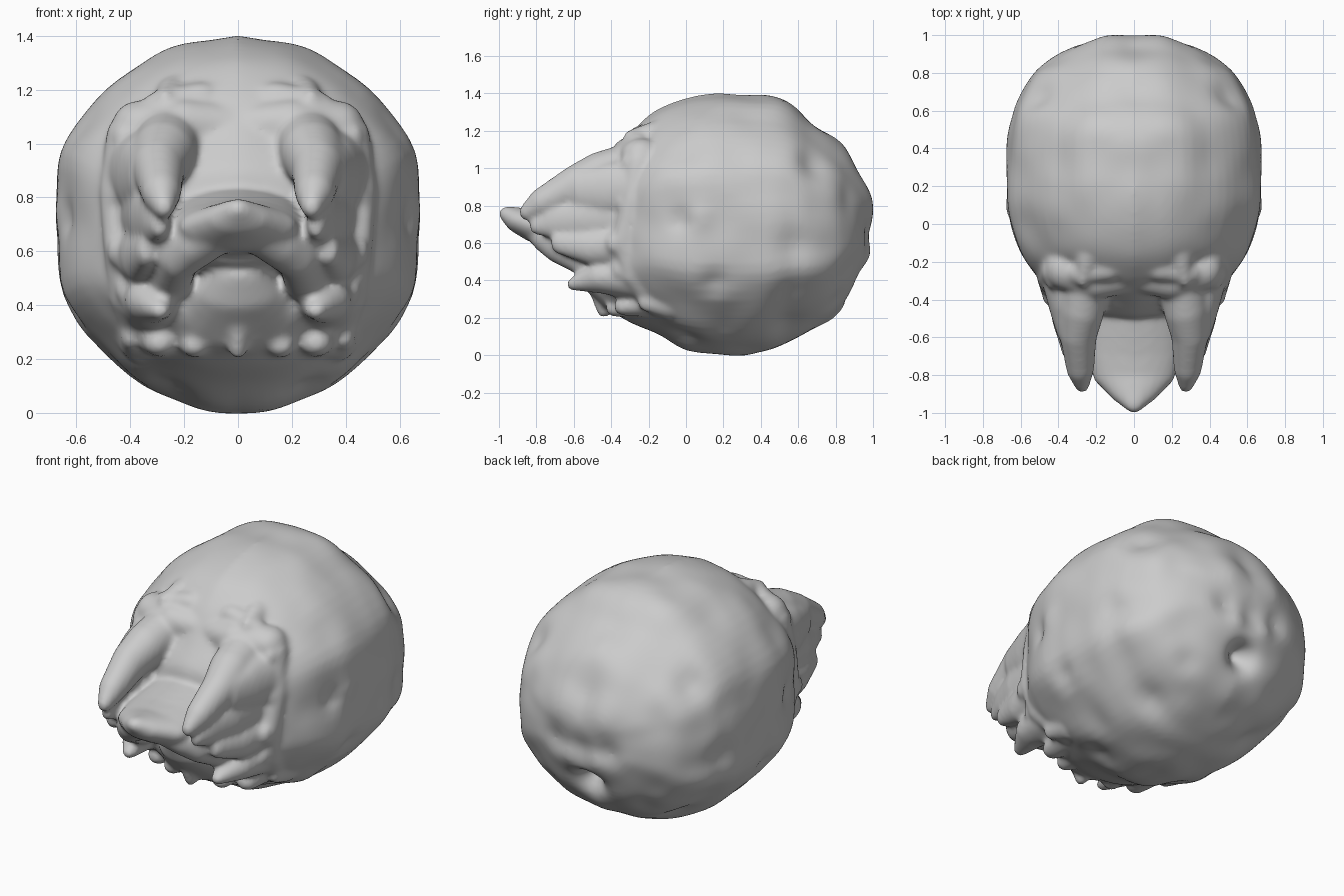
import bpy, bmesh, math
from mathutils import Vector, noise

# skull sections: y, half width, bottom z, top z
KEYS = [Vector(k) for k in (
    (-.50, .02, .58, .66), (-.49, .24, .38, .86), (-.45, .35, .27, .96),
    (-.36, .45, .21, 1.08), (-.28, .515, .16, 1.20), (-.15, .605, .10, 1.31),
    (0, .655, .03, 1.375), (.2, .68, .005, 1.40), (.42, .67, .02, 1.39),
    (.55, .65, .075, 1.35), (.66, .62, .125, 1.25), (.78, .545, .19, 1.175),
    (.86, .46, .29, 1.10), (.92, .36, .40, 1.0), (.97, .23, .50, .90),
    (1.0, .02, .67, .78))]


def section(t):
    i = min(int(t), len(KEYS) - 2)
    f = t - i
    p = [KEYS[max(0, min(len(KEYS) - 1, i + k))] for k in (-1, 0, 1, 2)]
    return .5 * (2*p[1] + (p[2]-p[0])*f + (2*p[0]-5*p[1]+4*p[2]-p[3])*f*f
                 + (3*p[1]-p[0]-3*p[2]+p[3])*f**3)


# dents (+) and bulges (-): position, radius, depth
DENTS = [((0, .90, .40), .085, .13), ((0, .98, .64), .09, .03),
         ((.17, .96, .63), .08, .03), ((.09, .97, .56), .06, -.015),
         ((0, .96, .93), .10, .02), ((.15, .95, .80), .08, -.015),
         ((.40, .84, .85), .10, .025), ((.50, .68, 1.02), .10, .03),
         ((.63, .15, .38), .09, .03), ((.68, -.04, .72), .07, .035),
         ((.66, .08, .74), .08, -.015), ((.60, .60, .60), .12, .02),
         ((.35, .55, .15), .10, .025), ((.25, .0, .1), .09, .03),
         ((.42, .2, .12), .10, .02), ((.3, .8, .3), .08, .02)]
DENTS = [(Vector(c), r, d) for c, r, d in DENTS]

# skull loft
bm = bmesh.new()
SEG, RINGS = 80, 90
rings = []
for j in range(RINGS + 1):
    y, w, lo, hi = section(j / RINGS * (len(KEYS) - 1))
    ring = []
    for k in range(SEG):
        a = 2 * math.pi * k / SEG
        s = math.sin(a)
        fat = 1 + .05 * math.exp(-((abs(s) - .42) / .17) ** 2)
        ring.append(bm.verts.new((max(w, .01) * math.cos(a) * fat, y,
                                  (lo + hi) / 2 + (hi - lo) / 2 * s)))
    rings.append(ring)
for r, s in zip(rings, rings[1:]):
    for k in range(SEG):
        n = (k + 1) % SEG
        bm.faces.new((r[k], r[n], s[n], s[k]))
bm.faces.new(rings[0][::-1])
bm.faces.new(rings[-1])
bmesh.ops.recalc_face_normals(bm, faces=bm.faces)
bm.normal_update()
shift = []
for v in bm.verts:
    q = Vector((abs(v.co.x), v.co.y, v.co.z))
    d = .016 * noise.noise(q * 5)
    for c, rad, depth in DENTS:
        d -= depth * math.exp(-((q - c).length / rad) ** 2 * 1.4)
    shift.append(v.normal * d)
for v, s in zip(bm.verts, shift):
    v.co += s
bm.verts.index_update()
verts = [tuple(v.co) for v in bm.verts]
faces = [tuple(v.index for v in f.verts) for f in bm.faces]
bm.free()

# unit ball template, copied many times along each limb
ball = bmesh.new()
bmesh.ops.create_icosphere(ball, subdivisions=3, radius=1)
ball.verts.index_update()
BALL_V = [tuple(v.co) for v in ball.verts]
BALL_F = [tuple(v.index for v in f.verts) for f in ball.faces]
ball.free()


def limb(points, mirror=True, steps=8):
    """Blend ellipsoids along a path of (x, y, z, rx, rz)."""
    for n, (a, b) in enumerate(zip(points, points[1:])):
        for i in range(0 if n == 0 else 1, steps + 1):
            t = i / steps
            x, y, z, rx, rz = [p + (q - p) * t for p, q in zip(a, b)]
            ry = min(rx, rz) * 1.1
            for side in ((1, -1) if mirror else (1,)):
                base = len(verts)
                verts.extend((side * x + u * rx, y + v * ry, z + w * rz) for u, v, w in BALL_V)
                faces.extend((p + base, q + base, r + base) for p, q, r in BALL_F)


# snout with blunt tip
limb([(0, -.40, .70, .27, .15), (0, -.68, .69, .25, .105), (0, -.80, .69, .22, .09),
      (0, -.89, .72, .13, .07), (0, -.955, .755, .05, .042)], False)
# arched lip sides
limb([(.10, -.77, .66, .10, .08), (.22, -.68, .59, .08, .10), (.25, -.52, .50, .08, .09)])
# lower jaw, palate and chin ridge
limb([(0, -.3, .38, .30, .18), (0, -.48, .44, .17, .10), (0, -.56, .51, .10, .055)], False)
limb([(0, -.50, .44, .05, .05), (0, -.44, .24, .035, .04)], False)
limb([(0, -.45, .55, .2, .08), (0, -.60, .60, .2, .06)], False, 3)
# brow
limb([(0, -.26, 1.06, .12, .09), (.2, -.29, 1.07, .12, .10), (.37, -.24, 1.06, .1, .1)])
# upper fangs
limb([(.25, -.25, 1.02, .13, .13), (.275, -.45, .965, .12, .125), (.295, -.58, .91, .10, .11),
      (.285, -.76, .82, .075, .08), (.275, -.85, .765, .04, .045)])
# layered side fronds, deep from top to bottom so that they close the flanks
limb([(.36, -.2, .90, .15, .18), (.37, -.42, .88, .085, .15), (.365, -.57, .88, .045, .10)])
limb([(.30, -.3, .74, .15, .18), (.32, -.55, .73, .09, .14), (.31, -.70, .72, .055, .10),
      (.29, -.80, .69, .035, .045)])
limb([(.33, -.25, .60, .15, .15), (.36, -.50, .58, .075, .10), (.34, -.68, .60, .04, .06)])
limb([(.30, -.2, .42, .16, .14), (.32, -.45, .42, .10, .09), (.29, -.60, .38, .04, .035)])
limb([(.14, -.2, .30, .12, .1), (.16, -.38, .25, .05, .045)])
limb([(.28, -.15, .30, .11, .1), (.29, -.33, .26, .06, .05)])
# continuous hood rim with ragged scale tips
limb([(.14, -.24, 1.17, .08, .06), (.28, -.26, 1.14, .07, .06), (.42, -.25, 1.03, .07, .07),
      (.455, -.28, .82, .06, .08), (.44, -.33, .62, .06, .08), (.41, -.28, .44, .07, .08),
      (.34, -.14, .27, .08, .07)])
for x, y, z in ((.45, -.39, .60), (.455, -.33, .80), (.43, -.31, 1.02), (.42, -.36, .46),
                (.40, -.22, .29), (.27, -.30, 1.15)):
    limb([(x - .03, y + .13, z, .08, .10), (x, y, z, .035, .055)])

mesh = bpy.data.meshes.new("creature_head")
mesh.from_pydata(verts, [], faces)
mesh.update()
head = bpy.data.objects.new("creature_head", mesh)
bpy.context.collection.objects.link(head)

# fuse and soften
rem = head.modifiers.new("fuse", 'REMESH')
rem.mode = 'VOXEL'
rem.voxel_size = .014
rem.use_smooth_shade = True
sm = head.modifiers.new("soften", 'SMOOTH')
sm.factor = .5
sm.iterations = 10
